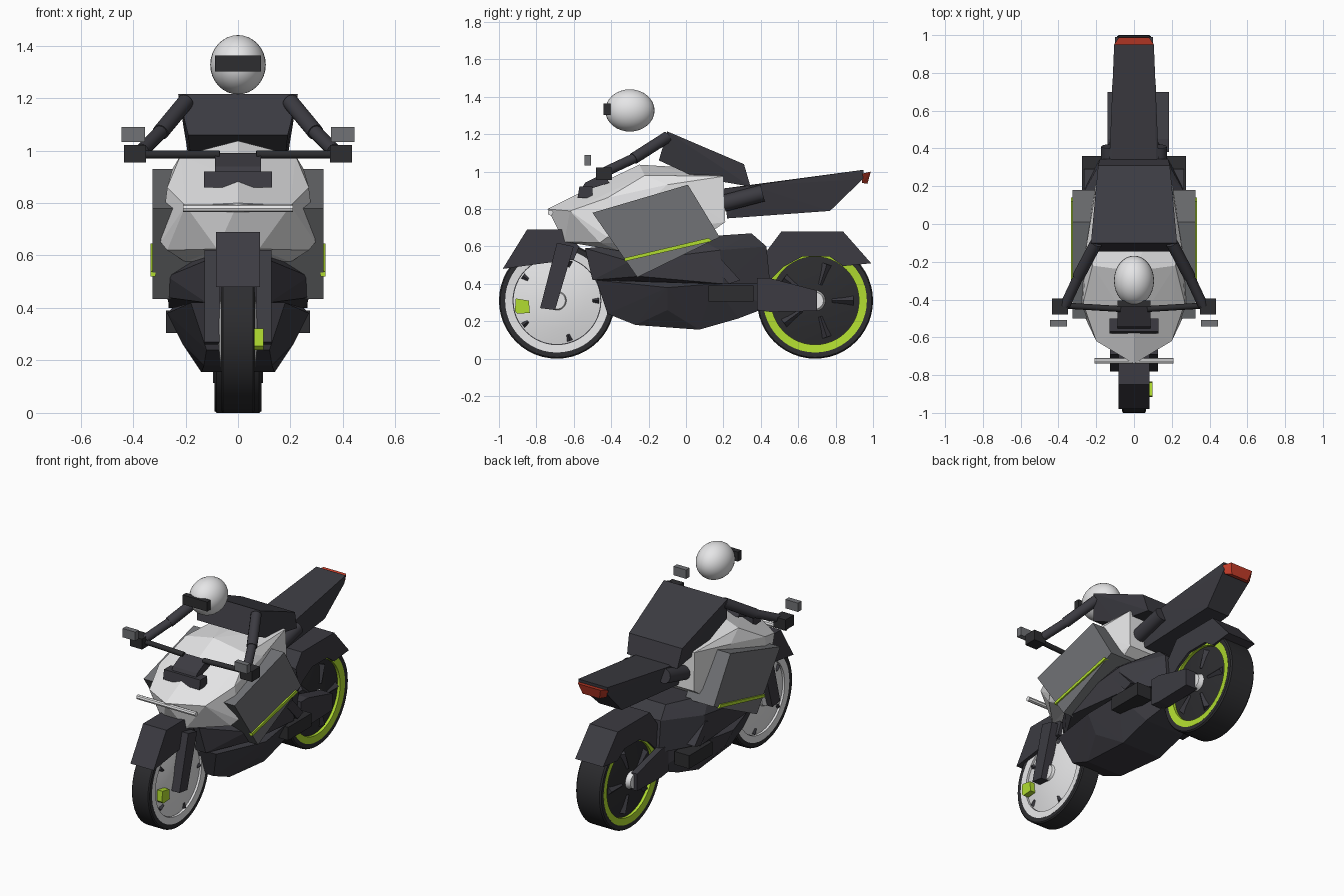
import bpy, bmesh, math
from mathutils import Vector

cube = bpy.data.objects.get("Cube")
if cube:
    bpy.data.objects.remove(cube, do_unlink=True)


def material(name, rgb):
    m = bpy.data.materials.new(name)
    m.use_nodes = True
    m.diffuse_color = (*rgb, 1)
    m.node_tree.nodes["Principled BSDF"].inputs["Base Color"].default_value = (*rgb, 1)
    return m


WHITE = material("pale grey", (0.8, 0.8, 0.81))
GREY = material("mid grey", (0.165, 0.17, 0.18))
DARK = material("charcoal", (0.045, 0.044, 0.054))
BLACK = material("tyre black", (0.026, 0.026, 0.029))
GREEN = material("lime green", (0.44, 0.72, 0.03))
RED = material("signal red", (0.55, 0.045, 0.022))


def finish(bm, name, mat, smooth=False):
    bmesh.ops.remove_doubles(bm, verts=bm.verts, dist=0.0001)
    bmesh.ops.recalc_face_normals(bm, faces=bm.faces)
    me = bpy.data.meshes.new(name)
    bm.to_mesh(me)
    bm.free()
    me.materials.append(mat)
    ob = bpy.data.objects.new(name, me)
    bpy.context.collection.objects.link(ob)
    if smooth:
        bpy.ops.object.select_all(action="DESELECT")
        ob.select_set(True)
        bpy.context.view_layer.objects.active = ob
        bpy.ops.object.shade_smooth_by_angle(angle=math.radians(35))


def hull(name, half, mat):
    """Faceted body wrapped around points mirrored in x."""
    bm = bmesh.new()
    for x, y, z in half:
        bm.verts.new((x, y, z))
        if x:
            bm.verts.new((-x, y, z))
    res = bmesh.ops.convex_hull(bm, input=list(bm.verts))
    junk = {g for g in res["geom_interior"] + res["geom_unused"]
            if isinstance(g, bmesh.types.BMVert)}
    bmesh.ops.delete(bm, geom=list(junk), context="VERTS")
    finish(bm, name, mat)


def prism(name, outline, x0, x1, mat):
    """Side outline (y, z) extruded along x."""
    bm = bmesh.new()
    face = bm.faces.new([bm.verts.new((x0, y, z)) for y, z in outline])
    res = bmesh.ops.extrude_face_region(bm, geom=[face])
    moved = [g for g in res["geom"] if isinstance(g, bmesh.types.BMVert)]
    bmesh.ops.translate(bm, verts=moved, vec=(x1 - x0, 0, 0))
    finish(bm, name, mat)


def box(name, lo, hi, mat):
    prism(name, [(lo[1], lo[2]), (hi[1], lo[2]), (hi[1], hi[2]), (lo[1], hi[2])],
          lo[0], hi[0], mat)


def rod(name, a, b, r, mat, sides=12, r2=None):
    a, b = Vector(a), Vector(b)
    bm = bmesh.new()
    bmesh.ops.create_cone(bm, cap_ends=True, segments=sides, radius1=r,
                          radius2=r if r2 is None else r2, depth=(b - a).length)
    bmesh.ops.rotate(bm, verts=bm.verts, matrix=(b - a).to_track_quat("Z", "Y").to_matrix())
    bmesh.ops.translate(bm, verts=bm.verts, vec=(a + b) / 2)
    finish(bm, name, mat, sides > 8)


def lathe(name, half, y, mat, seg=48):
    """Profile of (x, radius), mirrored in x, turned about a wheel axle."""
    profile = half + [(-x, r) for x, r in reversed(half)]
    bm = bmesh.new()
    rings = []
    for i in range(seg):
        t = math.tau * i / seg
        rings.append([bm.verts.new((x, y + r * math.cos(t), R + r * math.sin(t)))
                      for x, r in profile])
    n = len(profile)
    for i in range(seg):
        p, q = rings[i], rings[(i + 1) % seg]
        for j in range(n):
            k = (j + 1) % n
            bm.faces.new((p[j], p[k], q[k], q[j]))
    finish(bm, name, mat, True)


# Wheels
R = 0.31


def wheel(label, y, w, rim_mat, web, web_mat, spoke_x, r0, r1, thick):
    lathe(label + "_tyre", [(w * 0.9, 0.26), (w * 0.97, 0.275), (w, 0.29), (w, 0.303),
                            (w * 0.9, R)], y, BLACK)
    lathe(label + "_rim", [(w * 0.92, 0.235), (w * 0.98, 0.277)], y, rim_mat)
    lathe(label + "_well", [(w * 0.6, 0.2), (w * 0.7, 0.24)], y, DARK)
    lathe(label + "_web", web, y, web_mat)
    for s in (1, -1):
        for i in range(5):
            t = math.tau * i / 5
            c, d = math.cos(t), math.sin(t)
            rod(f"{label}_spoke", (s * spoke_x, y + r0 * c, R + r0 * d),
                (s * spoke_x, y + r1 * c, R + r1 * d), thick, DARK, 4)


wheel("front", -0.69, 0.063, WHITE, [(0.076, 0), (0.073, 0.07), (0.064, 0.15), (0.046, 0.232)],
      WHITE, 0.045, 0.19, 0.225, 0.018)
wheel("rear", 0.69, 0.09, GREEN, [(0.09, 0), (0.086, 0.08), (0.078, 0.16), (0.064, 0.238)],
      BLACK, 0.07, 0.09, 0.205, 0.025)
for s in (1, -1):
    rod("front_hub", (s * 0.05, -0.69, R), (s * 0.09, -0.69, R), 0.06, WHITE, 20, 0.045)
    rod("rear_hub", (s * 0.06, 0.69, R), (s * 0.117, 0.69, R), 0.065, WHITE, 20, 0.045)

# Brake caliper, on one side only
prism("brake_caliper", [(-0.915, 0.255), (-0.9, 0.24), (-0.835, 0.245), (-0.84, 0.31),
                        (-0.91, 0.322)], 0.06, 0.097, GREEN)

# Fenders
prism("front_fender", [(-0.98, 0.48), (-0.85, 0.69), (-0.66, 0.69), (-0.57, 0.6), (-0.6, 0.53),
                       (-0.76, 0.51)], -0.083, 0.083, DARK)
prism("rear_fender", [(0.99, 0.51), (0.84, 0.68), (0.51, 0.68), (0.42, 0.56), (0.45, 0.42),
                      (0.52, 0.49), (0.62, 0.545), (0.77, 0.545), (0.84, 0.495)],
      -0.1, 0.1, DARK)

# Swingarm
arm = [(0.38, 0.43), (0.45, 0.43), (0.7, 0.365), (0.7, 0.255), (0.45, 0.25), (0.38, 0.26)]
prism("swingarm_left", arm, 0.1, 0.185, DARK)
prism("swingarm_right", arm, -0.14, -0.1, DARK)

# Main bodies
hull("tank_fairing", [
    (0, -0.74, 0.8), (0.08, -0.65, 0.625), (0.27, -0.46, 0.62), (0.295, -0.42, 0.65),
    (0.2, -0.62, 0.79), (0.27, -0.42, 0.86), (0, -0.56, 0.89), (0.22, -0.22, 0.98),
    (0, -0.25, 1.037), (0, -0.05, 1.025), (0.2, 0.2, 0.975), (0.25, -0.1, 0.93),
    (0.205, 0.21, 0.73), (0.2, 0.02, 0.6), (0.2, -0.35, 0.575)], WHITE)
hull("engine_block", [
    (0.1, -0.54, 0.59), (0.12, -0.5, 0.42), (0.27, -0.3, 0.52), (0.27, -0.25, 0.44),
    (0.2, 0.05, 0.65), (0.26, 0.18, 0.58), (0.1, 0.35, 0.67), (0.12, 0.43, 0.6),
    (0.12, 0.45, 0.4), (0.26, 0.2, 0.4)], DARK)
hull("belly_pan", [
    (0.13, -0.27, 0.18), (0.14, 0.07, 0.155), (0.12, -0.42, 0.24), (0.18, -0.48, 0.42),
    (0.27, -0.1, 0.38), (0.21, -0.1, 0.26), (0.14, 0.28, 0.215), (0.1, 0.45, 0.28),
    (0.1, 0.45, 0.4), (0.25, 0.15, 0.4)], DARK)

# Tail and lamp
hull("tail_seat", [
    (0.12, 0.2, 0.91), (0.13, 0.35, 0.925), (0.105, 0.95, 1.01), (0.1, 0.945, 0.96),
    (0.08, 0.77, 0.79), (0.1, 0.22, 0.75)], DARK)
hull("tail_light", [
    (0.108, 0.945, 0.99), (0.09, 0.94, 0.94), (0.08, 0.988, 1.0), (0.06, 0.97, 0.935)], RED)

# Headlight strip and instrument pod
rod("headlight_strip", (-0.21, -0.724, 0.78), (0.21, -0.724, 0.78), 0.015, WHITE, 8)
prism("instrument_pod", [(-0.57, 0.89), (-0.54, 0.94), (-0.44, 0.99), (-0.41, 0.94)],
      -0.087, 0.087, DARK)
prism("instrument_base", [(-0.58, 0.86), (-0.57, 0.92), (-0.5, 0.92), (-0.5, 0.86)],
      -0.13, 0.13, DARK)

# Paired side parts
for s, side in ((1, "left"), (-1, "right")):
    prism("fork_leg_" + side, [(-0.78, 0.27), (-0.7, 0.26), (-0.6, 0.6), (-0.69, 0.62)],
          s * 0.068, s * 0.128, DARK)
    prism("side_panel_" + side, [(-0.5, 0.78), (0.01, 0.93), (0.18, 0.65), (-0.26, 0.435)],
          s * 0.12, s * 0.325, GREY)
    prism("accent_strip_" + side, [(-0.33, 0.52), (-0.33, 0.538), (0.12, 0.645), (0.14, 0.628)],
          s * 0.315, s * 0.334, GREEN)
    box("foot_" + side, (s * 0.17, 0.12, 0.305), (s * 0.275, 0.36, 0.39), BLACK)
    prism("shin_" + side, [(0.12, 0.52), (0.18, 0.54), (0.29, 0.42), (0.23, 0.4)],
          s * 0.2, s * 0.265, DARK)
    rod("thigh_" + side, (s * 0.13, 0.2, 0.83), (s * 0.13, 0.41, 0.885), 0.045, DARK)
    rod("handlebar_" + side, (s * 0.07, -0.45, 0.985), (s * 0.4, -0.43, 0.985), 0.016, BLACK)
    box("glove_" + side, (s * 0.35, -0.48, 0.955), (s * 0.435, -0.395, 1.022), BLACK)
    rod("forearm_" + side, (s * 0.365, -0.43, 1.0), (s * 0.29, -0.27, 1.075), 0.027, DARK)
    rod("upper_arm_" + side, (s * 0.295, -0.28, 1.07), (s * 0.2, -0.1, 1.185), 0.032, DARK)
    box("mirror_" + side, (s * 0.355, -0.543, 1.033), (s * 0.445, -0.508, 1.09), GREY)

# Rider torso and helmet
hull("rider_torso", [
    (0.228, -0.1, 1.215), (0.19, -0.145, 1.06), (0.19, 0.31, 1.04), (0.18, 0.345, 0.92),
    (0.18, 0.05, 0.97)], DARK)
bm = bmesh.new()
bmesh.ops.create_uvsphere(bm, u_segments=32, v_segments=16, radius=1)
bmesh.ops.scale(bm, verts=bm.verts, vec=(0.106, 0.132, 0.113))
bmesh.ops.translate(bm, verts=bm.verts, vec=(0, -0.3, 1.327))
finish(bm, "helmet", WHITE, True)
box("visor", (-0.088, -0.44, 1.302), (0.088, -0.405, 1.363), BLACK)
